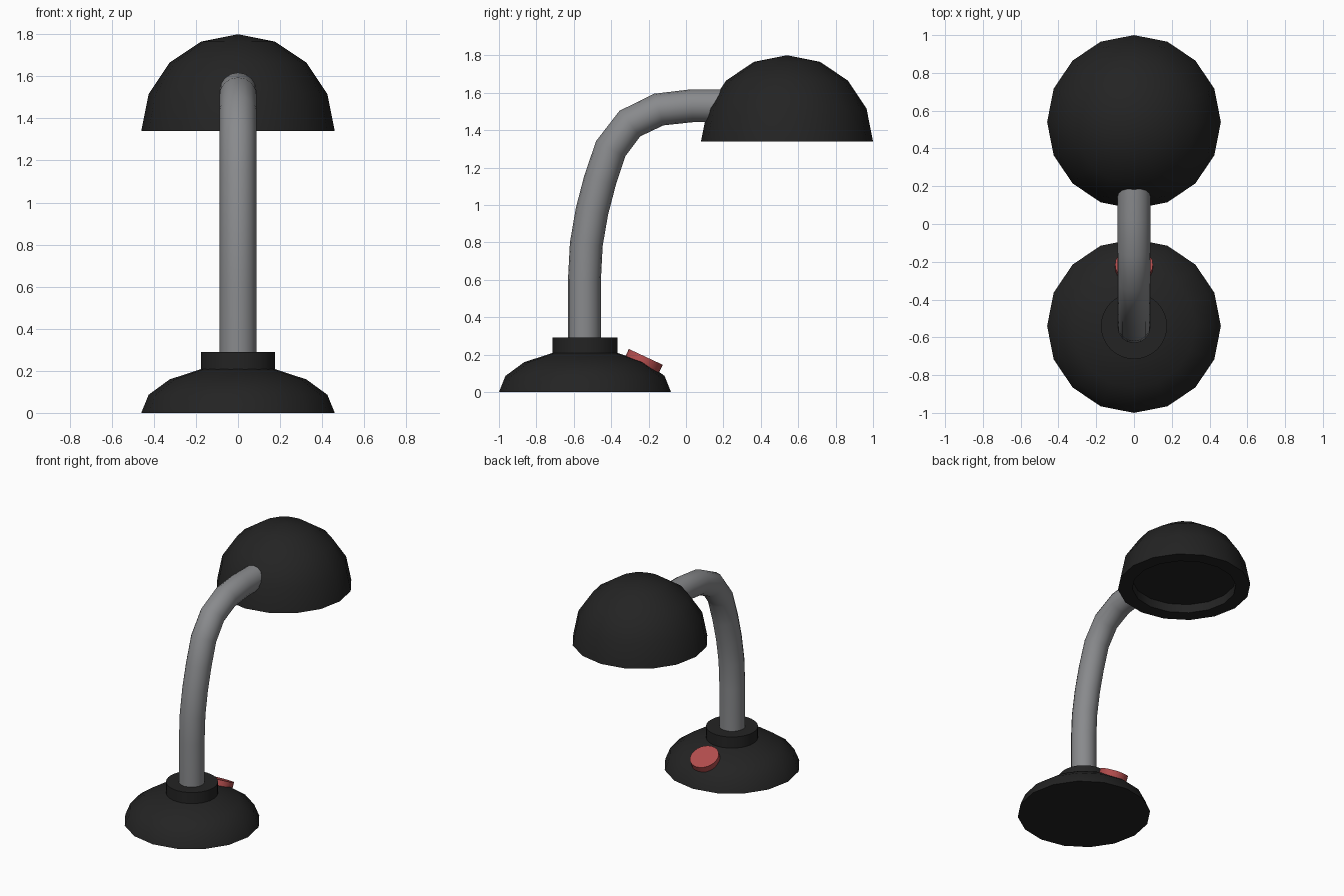
import bpy, bmesh, math
from mathutils import Vector

if "Cube" in bpy.data.objects:
    bpy.data.objects.remove(bpy.data.objects["Cube"])


def material(name, rgb):
    m = bpy.data.materials.new(name)
    m.diffuse_color = (*rgb, 1)
    m.use_nodes = True
    m.node_tree.nodes["Principled BSDF"].inputs["Base Color"].default_value = m.diffuse_color
    return m


BLACK = material("black", (0.017, 0.017, 0.017))
GREY = material("grey metal", (0.25, 0.255, 0.265))
RED = material("red", (0.45, 0.075, 0.075))


def skin(name, rings, mat, angle):
    """Join rings of points into a capped surface; a one-point ring is a pole."""
    bm = bmesh.new()
    vs = [[bm.verts.new(p) for p in ring] for ring in rings]
    for a, b in zip(vs, vs[1:]):
        n = max(len(a), len(b))
        for i in range(n):
            j = (i + 1) % n
            if len(a) == 1:
                bm.faces.new((a[0], b[j], b[i]))
            elif len(b) == 1:
                bm.faces.new((a[i], a[j], b[0]))
            else:
                bm.faces.new((a[i], a[j], b[j], b[i]))
    for end in (vs[0], vs[-1]):
        if len(end) > 1:
            bm.faces.new(end)
    bmesh.ops.recalc_face_normals(bm, faces=bm.faces)
    me = bpy.data.meshes.new(name)
    bm.to_mesh(me)
    bm.free()
    me.materials.append(mat)
    ob = bpy.data.objects.new(name, me)
    bpy.context.collection.objects.link(ob)
    bpy.ops.object.select_all(action='DESELECT')
    ob.select_set(True)
    bpy.context.view_layer.objects.active = ob
    bpy.ops.object.shade_smooth_by_angle(angle=math.radians(angle))
    return ob


def lathe(name, profile, y, mat, n=16, angle=40):
    rings = []
    for r, z in profile:
        k = n if r > 0 else 1
        rings.append([(r * math.cos(2 * math.pi * i / n),
                       y + r * math.sin(2 * math.pi * i / n), z) for i in range(k)])
    return skin(name, rings, mat, angle)


def dome(radius, height, z):
    pts = [(radius * math.cos(t), z + height * math.sin(t))
           for t in (math.radians(22.5 * i) for i in range(4))]
    return pts + [(0, z + height)]


# base dome and collar
lathe("base", dome(0.46, 0.225, 0), -0.54, BLACK)
lathe("collar", [(0.175, 0.15), (0.175, 0.29)], -0.54, BLACK, n=32)

# shade with a shallow recess underneath
lathe("shade", [(0.36, 1.405), (0.36, 1.34)] + dome(0.46, 0.46, 1.34), 0.54, BLACK)

# bent neck swept along a path of (y, z) points
path = [Vector((0, y, z)) for y, z in (
    (-0.543, 0.22), (-0.543, 0.6), (-0.533, 0.79), (-0.503, 0.965), (-0.46, 1.13),
    (-0.403, 1.3), (-0.30, 1.435), (-0.145, 1.51), (0.03, 1.53), (0.27, 1.53))]
rings = []
for i, p in enumerate(path):
    d1 = (p - path[i - 1]).normalized() if i else Vector((0, 0, 1))
    d2 = (path[i + 1] - p).normalized() if i < len(path) - 1 else d1
    t = (d1 + d2).normalized()
    side = Vector((0, -t.z, t.y))
    rings.append([p + 0.088 * (Vector((1, 0, 0)) * math.cos(a) + side * math.sin(a))
                  for a in (2 * math.pi * k / 16 for k in range(16))])
skin("neck", rings, GREY, 40)

# tilted switch button on the base
button = lathe("switch_button", [(0.1, -0.055), (0.1, 0)], 0, RED, n=24)
button.location = (0, -0.215, 0.1875)
button.rotation_euler = (math.radians(-25), 0, 0)
